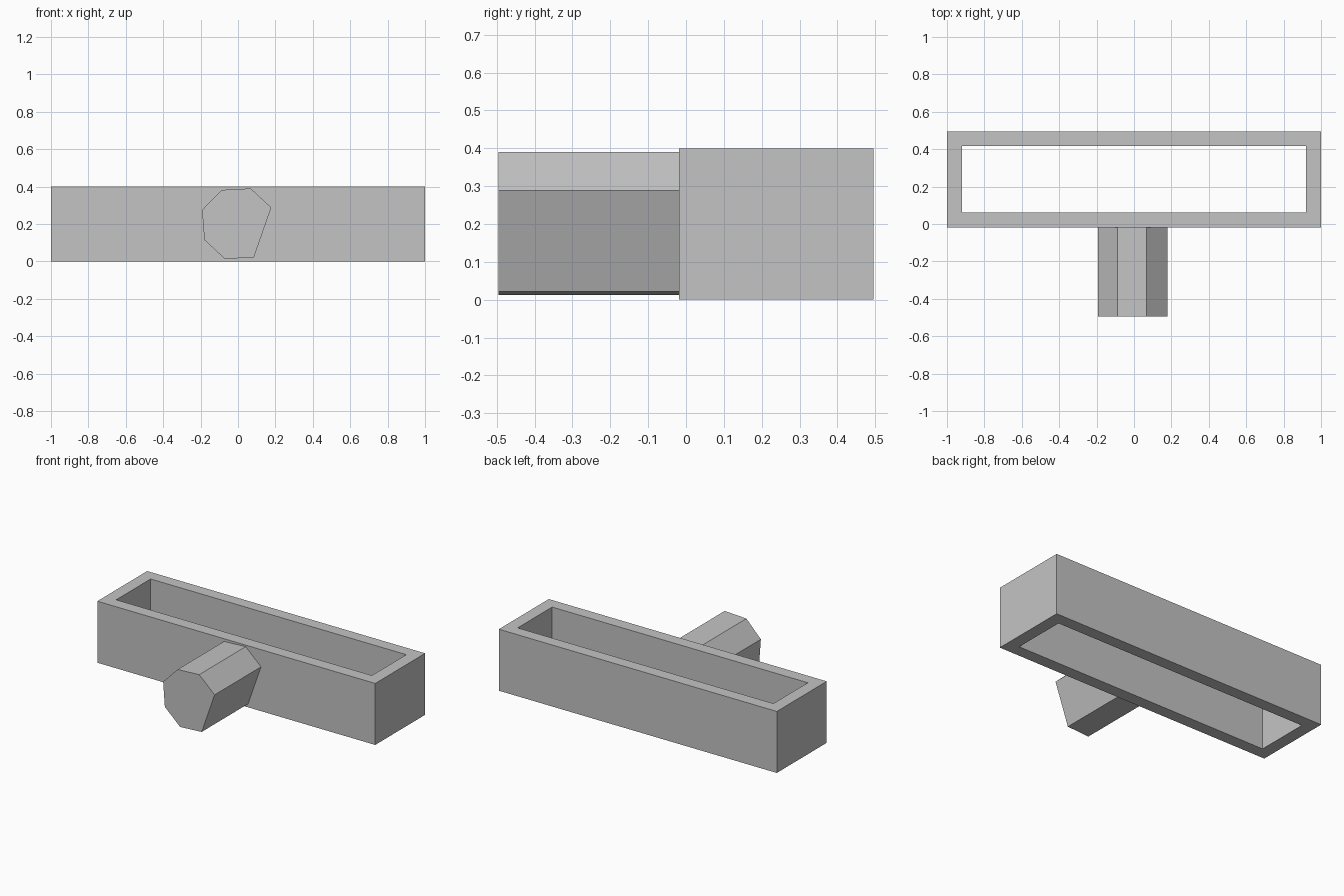
import bpy
import bmesh
from mathutils import Vector

cube = bpy.data.objects.get("Cube")
if cube:
    bpy.data.objects.remove(cube, do_unlink=True)

grey = bpy.data.materials.new("plain grey")
grey.use_nodes = True
colour = (0.55, 0.55, 0.55, 1)
grey.diffuse_color = colour
grey.node_tree.nodes["Principled BSDF"].inputs["Base Color"].default_value = colour


def make_object(name, bm):
    bmesh.ops.recalc_face_normals(bm, faces=bm.faces)
    mesh = bpy.data.meshes.new(name)
    bm.to_mesh(mesh)
    bm.free()
    mesh.materials.append(grey)
    obj = bpy.data.objects.new(name, mesh)
    bpy.context.collection.objects.link(obj)
    return obj


def rectangle(bm, half_x, y_min, y_max, z):
    corners = [(-half_x, y_min), (half_x, y_min), (half_x, y_max), (-half_x, y_max)]
    return [bm.verts.new((x, y, z)) for x, y in corners]


# Open rectangular frame: outer and inner walls joined by flat rims
BACK, WALL_FRONT, HEIGHT = 0.495, -0.018, 0.4
bm = bmesh.new()
loops = [
    rectangle(bm, 1.0, WALL_FRONT, BACK, 0),
    rectangle(bm, 1.0, WALL_FRONT, BACK, HEIGHT),
    rectangle(bm, 0.92, 0.062, 0.416, HEIGHT),
    rectangle(bm, 0.92, 0.062, 0.416, 0),
]
for i, loop in enumerate(loops):
    following = loops[(i + 1) % 4]
    for j in range(4):
        k = (j + 1) % 4
        bm.faces.new((loop[j], loop[k], following[k], following[j]))
make_object("rectangular_frame", bm)

# Irregular seven-sided peg, pushed out from the front wall
profile = [(-0.088, 0.382), (0.068, 0.39), (0.178, 0.288), (0.085, 0.022),
           (-0.07, 0.013), (-0.18, 0.115), (-0.192, 0.275)]
bm = bmesh.new()
end = bm.faces.new([bm.verts.new((x, -BACK, z)) for x, z in profile])
new = bmesh.ops.extrude_face_region(bm, geom=[end], use_keep_orig=True)["geom"]
bmesh.ops.translate(bm, verts=[v for v in new if isinstance(v, bmesh.types.BMVert)],
                    vec=Vector((0, BACK + WALL_FRONT, 0)))
make_object("front_peg", bm)
